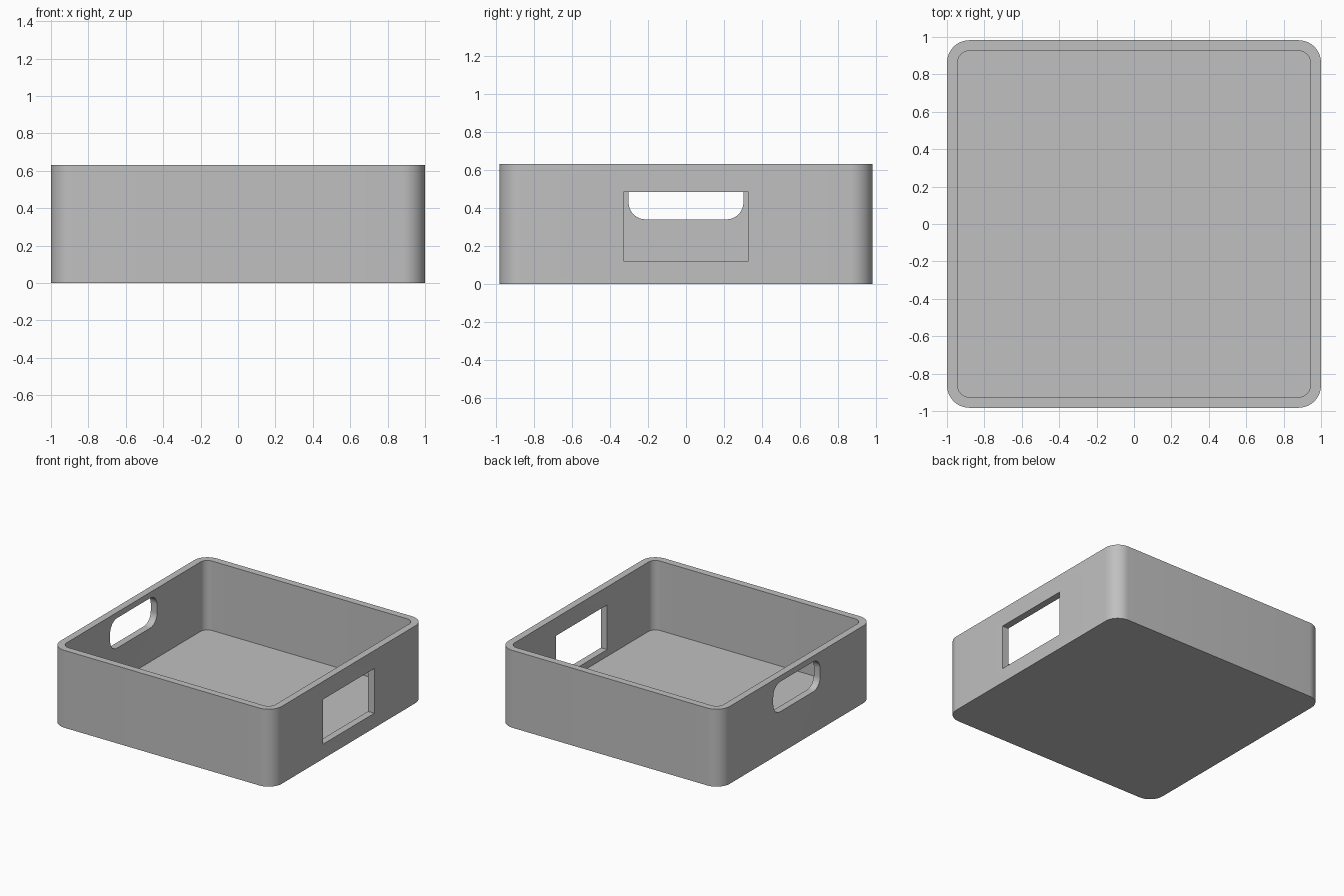
import bpy
import bmesh
from math import cos, sin, pi, radians
from mathutils import Matrix

cube = bpy.data.objects.get("Cube")
if cube:
    bpy.data.objects.remove(cube, do_unlink=True)

# Overall sizes
LENGTH, DEPTH, HEIGHT = 2.0, 1.965, 0.632
WALL, FLOOR = 0.057, 0.065
CORNER = 0.12

grey = bpy.data.materials.new("light grey")
grey.use_nodes = True
colour = (0.527, 0.527, 0.527, 1)
grey.diffuse_color = colour
grey.node_tree.nodes["Principled BSDF"].inputs["Base Color"].default_value = colour


def rounded_prism(name, width, height, radius, low, high, matrix=Matrix(), steps=12):
    """Extrude a rectangle with rounded corners along its local z."""
    bm = bmesh.new()
    points = []
    if radius == 0:
        points = [(sx * width / 2, sy * height / 2)
                  for sx, sy in ((1, 1), (-1, 1), (-1, -1), (1, -1))]
    else:
        for quarter, (sx, sy) in enumerate(((1, 1), (-1, 1), (-1, -1), (1, -1))):
            for i in range(steps + 1):
                a = (quarter + i / steps) * pi / 2
                points.append((sx * (width / 2 - radius) + radius * cos(a),
                               sy * (height / 2 - radius) + radius * sin(a)))
    base = bm.faces.new([bm.verts.new((x, y, low)) for x, y in points])
    top = bmesh.ops.extrude_face_region(bm, geom=[base])["geom"]
    bmesh.ops.translate(bm, vec=(0, 0, high - low),
                        verts=[v for v in top if isinstance(v, bmesh.types.BMVert)])
    bmesh.ops.transform(bm, matrix=matrix, verts=bm.verts)
    bmesh.ops.recalc_face_normals(bm, faces=bm.faces)
    mesh = bpy.data.meshes.new(name)
    bm.to_mesh(mesh)
    bm.free()
    mesh.materials.append(grey)
    obj = bpy.data.objects.new(name, mesh)
    bpy.context.collection.objects.link(obj)
    return obj


def cut(target, cutter):
    """Subtract the cutter and discard it."""
    cutter.hide_render = True
    mod = target.modifiers.new("cut", 'BOOLEAN')
    mod.operation = 'DIFFERENCE'
    mod.solver = 'EXACT'
    mod.object = cutter
    bpy.ops.object.modifier_apply(modifier=mod.name)
    bpy.data.objects.remove(cutter, do_unlink=True)


def side_opening(name, x, bottom, top, width, radius):
    """Cutter running along x through one side wall."""
    to_side = Matrix(((0, 0, 1, x), (1, 0, 0, 0),
                      (0, 1, 0, (bottom + top) / 2), (0, 0, 0, 1)))
    return rounded_prism(name, width, top - bottom, radius, -0.15, 0.15, to_side)


# Open tray with rounded vertical corners
tray = rounded_prism("tray", LENGTH, DEPTH, CORNER, 0, HEIGHT)
bpy.context.view_layer.objects.active = tray
tray.select_set(True)
cut(tray, rounded_prism("cavity", LENGTH - 2 * WALL, DEPTH - 2 * WALL,
                        CORNER - WALL, FLOOR, HEIGHT + 0.2))

# Square window in one side, rounded handle slot in the other
cut(tray, side_opening("window_cutter", LENGTH / 2, 0.12, 0.485, 0.66, 0))
cut(tray, side_opening("handle_cutter", -LENGTH / 2, 0.34, 0.585, 0.605, 0.09))

bpy.ops.object.shade_smooth_by_angle(angle=radians(30))
